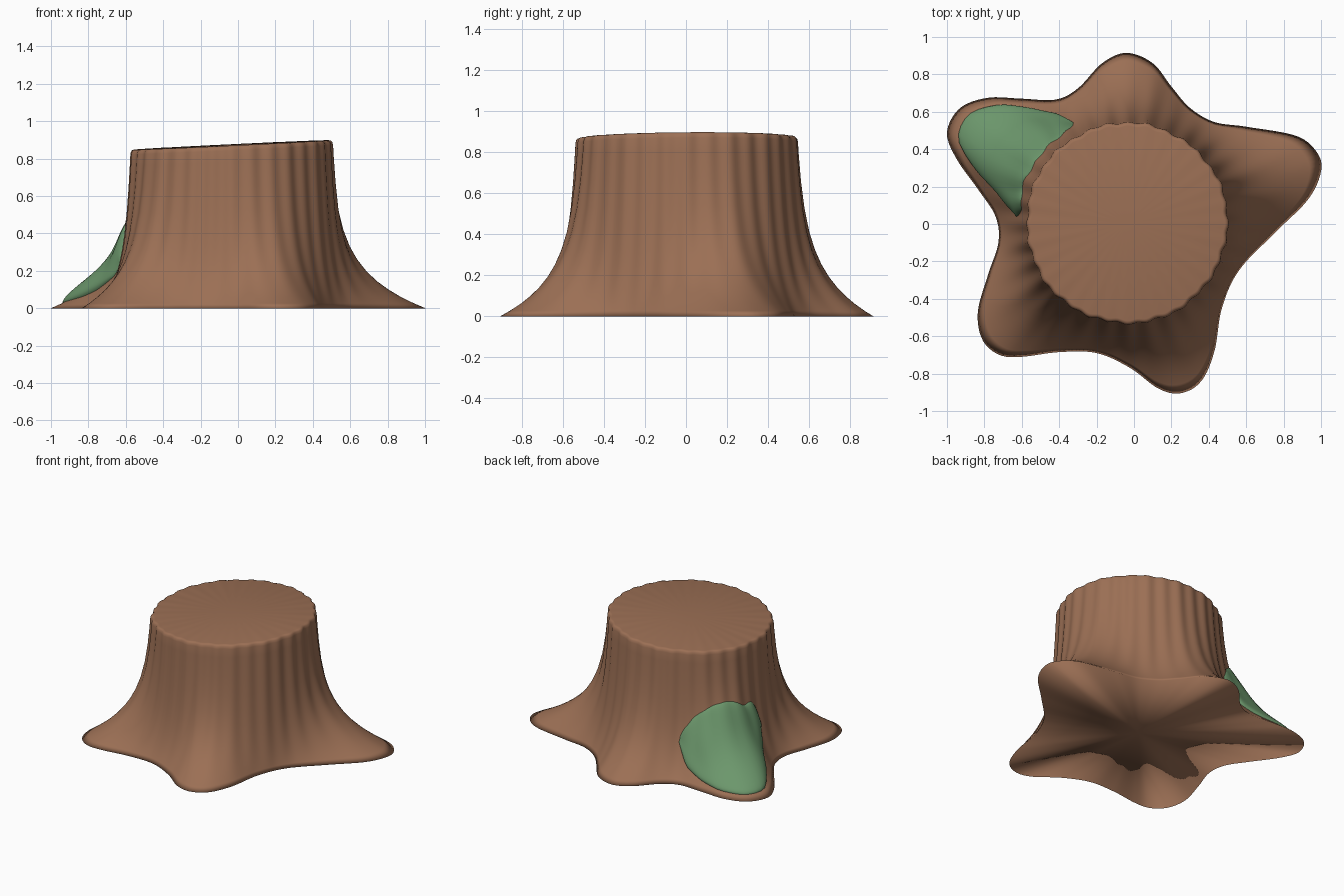
import bpy, bmesh, math
from mathutils import Vector

if "Cube" in bpy.data.objects:
    bpy.data.objects.remove(bpy.data.objects["Cube"])

CX, CY = -0.035, 0.005          # trunk axis
TAU = 2 * math.pi

# Root flare outline on the ground, counter-clockwise
BASE = [(1, .28), (.98, .38), (.87, .47), (.6, .52), (.43, .545), (.3, .62), (.2, .735),
        (.1, .86), (-.04, .915), (-.17, .86), (-.3, .725), (-.42, .665), (-.6, .67),
        (-.78, .675), (-.93, .62), (-1, .49), (-.95, .35), (-.83, .18), (-.74, .04),
        (-.725, -.1), (-.78, -.27), (-.835, -.47), (-.81, -.62), (-.72, -.7), (-.6, -.71),
        (-.4, -.685), (-.2, -.69), (-.02, -.77), (.13, -.88), (.25, -.905), (.36, -.84),
        (.43, -.68), (.47, -.45), (.56, -.25), (.75, -.05), (.93, .13)]


def catmull(a, b, c, d, t):
    return 0.5 * (2 * b + (c - a) * t + (2 * a - 5 * b + 4 * c - d) * t * t
                  + (3 * b - a - 3 * c + d) * t ** 3)


polar = []
n = len(BASE)
for i in range(n):
    q = [Vector(BASE[(i + k) % n]) for k in (-1, 0, 1, 2)]
    for s in range(10):
        p = catmull(*q, s / 10) - Vector((CX, CY))
        polar.append((math.atan2(p.y, p.x) % TAU, p.length))
polar.sort()
polar = [(polar[-1][0] - TAU, polar[-1][1])] + polar + [(polar[0][0] + TAU, polar[0][1])]


def lerp_table(table, x):
    for (a, u), (b, v) in zip(table, table[1:]):
        if a <= x <= b:
            return u + (v - u) * (x - a) / max(b - a, 1e-9)
    return table[-1][1]


def surface(th, z, inset=0.0):
    """Point on the bark at an angle and height."""
    flare = math.exp(-5 * z)
    bark = .005 * math.cos(32 * th) + .003 * math.cos(13 * th + 1)
    core = .533 + .03 * (1 - z / .87) + bark
    r = lerp_table(polar, th % TAU) * flare + core * (1 - flare) - inset
    return Vector((CX + r * math.cos(th), CY + r * math.sin(th), z))


def material(name, col):
    m = bpy.data.materials.new(name)
    m.diffuse_color = (*col, 1)
    m.use_nodes = True
    m.node_tree.nodes["Principled BSDF"].inputs["Base Color"].default_value = m.diffuse_color
    return m


def finish(bm, name, mat):
    bmesh.ops.recalc_face_normals(bm, faces=bm.faces[:])
    for f in bm.faces:
        f.smooth = True
    me = bpy.data.meshes.new(name)
    bm.to_mesh(me)
    bm.free()
    me.materials.append(mat)
    ob = bpy.data.objects.new(name, me)
    bpy.context.collection.objects.link(ob)
    return ob


# Stump: flared trunk with a slightly slanted, softly bevelled cut
N = 256
LEVELS = [(0, 0), (.03, 0), (.07, 0), (.11, 0), (.16, 0), (.22, 0), (.29, 0), (.37, 0), (.47, 0),
          (.6, 0), (.75, 0), (.9, 0), (.97, 0), (.988, .003), (.997, .01), (1, .02)]
bm = bmesh.new()
rings = []
for t, inset in LEVELS:
    ring = []
    for i in range(N):
        th = TAU * i / N
        top = .875 + .047 * (CX + .53 * math.cos(th)) + .007 * .53 * math.sin(th)
        ring.append(bm.verts.new(surface(th, t * top, inset)))
    rings.append(ring)
for a, b in zip(rings, rings[1:]):
    for i in range(N):
        j = (i + 1) % N
        bm.faces.new((a[i], a[j], b[j], b[i]))
for ring, z in ((rings[0], 0), (rings[-1], .875 + .047 * CX)):
    c = bm.verts.new((CX, CY, z))
    for i in range(N):
        bm.faces.new((ring[i], ring[(i + 1) % N], c))
finish(bm, "stump", material("bark brown", (.33, .16, .09)))

# Moss: domed patch hugging the back left root
LOW = [(118, .24), (123, .10), (130, .05), (136, .03), (145, .022), (154, .025), (161, .06),
       (167, .12), (173, .17), (177, .24)]
HIGH = [(118, .27), (121, .33), (127, .41), (136, .48), (147, .51), (156, .49), (162, .44),
        (168, .46), (173, .41), (177, .27)]
U, V = 40, 28
bm = bmesh.new()


def moss_layer(thick):
    grid = []
    for i in range(U + 1):
        u = .5 - .5 * math.cos(math.pi * i / U)
        deg = 118 + 59 * u
        lo, hi = lerp_table(LOW, deg), lerp_table(HIGH, deg)
        col = []
        for j in range(V + 1):
            v = .5 - .5 * math.cos(math.pi * j / V)
            th, z = math.radians(deg), lo + (hi - lo) * v ** 1.4
            p = surface(th, z)
            du = surface(th + .03, z) - surface(th - .03, z)
            dv = surface(th, z + .01) - surface(th, z - .01)
            dome = max(0, 16 * u * (1 - u) * v * (1 - v)) ** .4
            lump = 1 + .15 * math.sin(9 * u + 2) * math.sin(7 * v)
            h = -.012 + (.055 * dome * lump if thick else -.01)
            col.append(bm.verts.new(p + du.cross(dv).normalized() * h))
        grid.append(col)
    for i in range(U):
        for j in range(V):
            bm.faces.new((grid[i][j], grid[i + 1][j], grid[i + 1][j + 1], grid[i][j + 1]))
    return grid


moss_layer(True)
moss = finish(bm, "moss", material("moss green", (.15, .31, .15)))
# the patch is open at the back: make sure it faces away from the trunk
if sum((f.normal.x * -.8 + f.normal.y * .55 for f in moss.data.polygons)) < 0:
    moss.data.flip_normals()
sm = moss.modifiers.new("soften", 'SMOOTH')
sm.factor, sm.iterations = .5, 3
